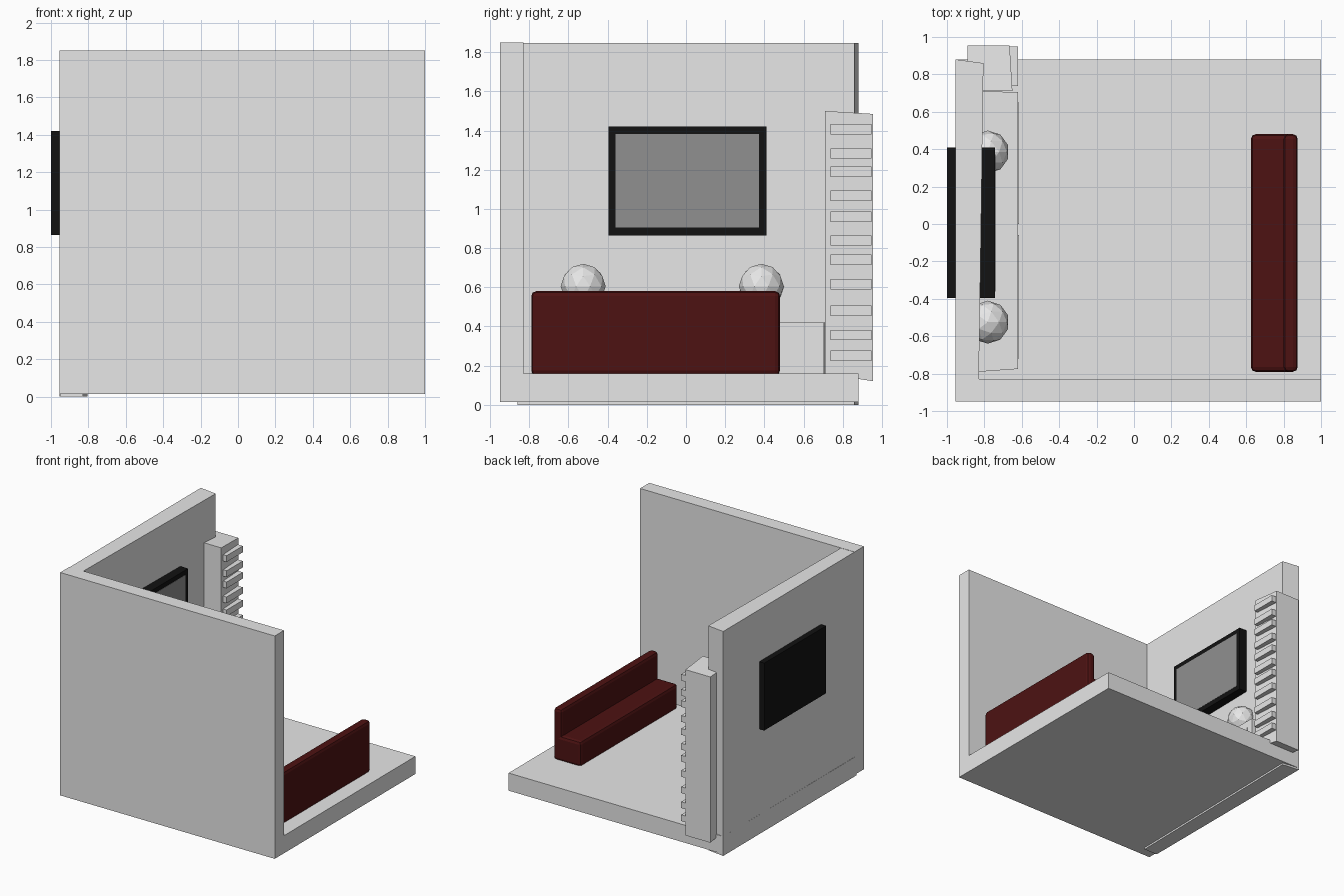
import bpy, bmesh
from mathutils import Vector

if "Cube" in bpy.data.objects:
    bpy.data.objects.remove(bpy.data.objects["Cube"])


def material(name, rgb):
    m = bpy.data.materials.new(name)
    m.diffuse_color = (*rgb, 1)
    m.use_nodes = True
    m.node_tree.nodes["Principled BSDF"].inputs["Base Color"].default_value = m.diffuse_color
    return m


GREY = material("plaster grey", (0.8, 0.8, 0.8))
SCREEN = material("screen grey", (0.28, 0.28, 0.28))
BLACK = material("black plastic", (0.006, 0.006, 0.006))
RED = material("dark red fabric", (0.075, 0.006, 0.006))


def finish(name, bm, mat):
    bmesh.ops.recalc_face_normals(bm, faces=bm.faces)
    me = bpy.data.meshes.new(name)
    bm.to_mesh(me)
    bm.free()
    ob = bpy.data.objects.new(name, me)
    bpy.context.collection.objects.link(ob)
    me.materials.append(mat)
    return ob


def prism(name, profile, offset, mat):
    """Extrude a closed 3D polygon along an offset vector."""
    bm = bmesh.new()
    face = bm.faces.new([bm.verts.new(p) for p in profile])
    ext = bmesh.ops.extrude_face_region(bm, geom=[face], use_keep_orig=True)
    verts = [g for g in ext["geom"] if isinstance(g, bmesh.types.BMVert)]
    bmesh.ops.translate(bm, verts=verts, vec=Vector(offset))
    return finish(name, bm, mat)


def box(name, x, y, z, mat, bevel=0):
    ob = prism(name, [(x[0], y[0], z[0]), (x[1], y[0], z[0]),
                      (x[1], y[1], z[0]), (x[0], y[1], z[0])],
               (0, 0, z[1] - z[0]), mat)
    if bevel:
        mod = ob.modifiers.new("rounded edges", "BEVEL")
        mod.width = bevel
        mod.segments = 2
    return ob


# Floor and front wall share one L-shaped profile
prism("floor_and_front_wall",
      [(-0.955, y, z) for y, z in [(-0.95, 0.015), (0.88, 0.015), (0.88, 0.16),
                                   (-0.83, 0.16), (-0.83, 1.85), (-0.95, 1.85)]],
      (1.955, 0, 0), GREY)

# Left wall, slightly skewed in plan
prism("left_wall", [(-0.953, -0.86, 0), (-0.83, -0.86, 0),
                    (-0.805, 0.86, 0), (-0.955, 0.88, 0)], (0, 0, 1.848), GREY)

# Television set through the wall, with its screen
box("television", (-1.0, -0.742), (-0.395, 0.41), (0.865, 1.42), BLACK)
box("television_screen", (-0.744, -0.74), (-0.36, 0.372), (0.905, 1.382), SCREEN)

# Low cabinet under the television, with front panels
prism("cabinet", [(-0.83, -0.79, 0.15), (-0.62, -0.775, 0.15),
                  (-0.62, 0.705, 0.15), (-0.82, 0.71, 0.15)], (0, 0, 0.27), GREY)
for i, (a, b) in enumerate([(-0.72, -0.06), (0.0, 0.65)]):
    box(f"cabinet_panel_{i}", (-0.63, -0.614), (a, b), (0.21, 0.36), GREY)

# Faceted lamps on short stems
for i, y in enumerate((-0.525, 0.385)):
    bm = bmesh.new()
    bmesh.ops.create_icosphere(bm, subdivisions=2, radius=0.115)
    bmesh.ops.translate(bm, verts=bm.verts, vec=(-0.782, y, 0.605))
    finish(f"lamp_globe_{i}", bm, GREY)
    box(f"lamp_stem_{i}", (-0.8, -0.75), (y - 0.025, y + 0.025), (0.41, 0.52), GREY)

# Tall tower, skewed like the wall, with projecting slats
tower = prism("tower", [(-0.89, 0.71, 0.16), (-0.65, 0.71, 0.16),
                        (-0.665, 0.955, 0.12), (-0.89, 0.955, 0.12)],
              (0, 0, 1.35), GREY)
for v in tower.data.vertices:
    if v.co.z > 1:
        v.co.z = 1.5 if v.co.y < 0.8 else 1.485
for i, z in enumerate((0.25, 0.357, 0.48, 0.615, 0.74, 0.838, 0.96,
                       1.067, 1.19, 1.283, 1.407)):
    box(f"tower_slat_{i}", (-0.7, -0.62), (0.737, 0.948), (z - 0.026, z + 0.026), GREY)

# Sofa
box("sofa_seat", (0.625, 0.875), (-0.79, 0.48), (0.15, 0.36), RED, 0.025)
box("sofa_back", (0.8, 0.875), (-0.79, 0.48), (0.31, 0.58), RED, 0.025)
